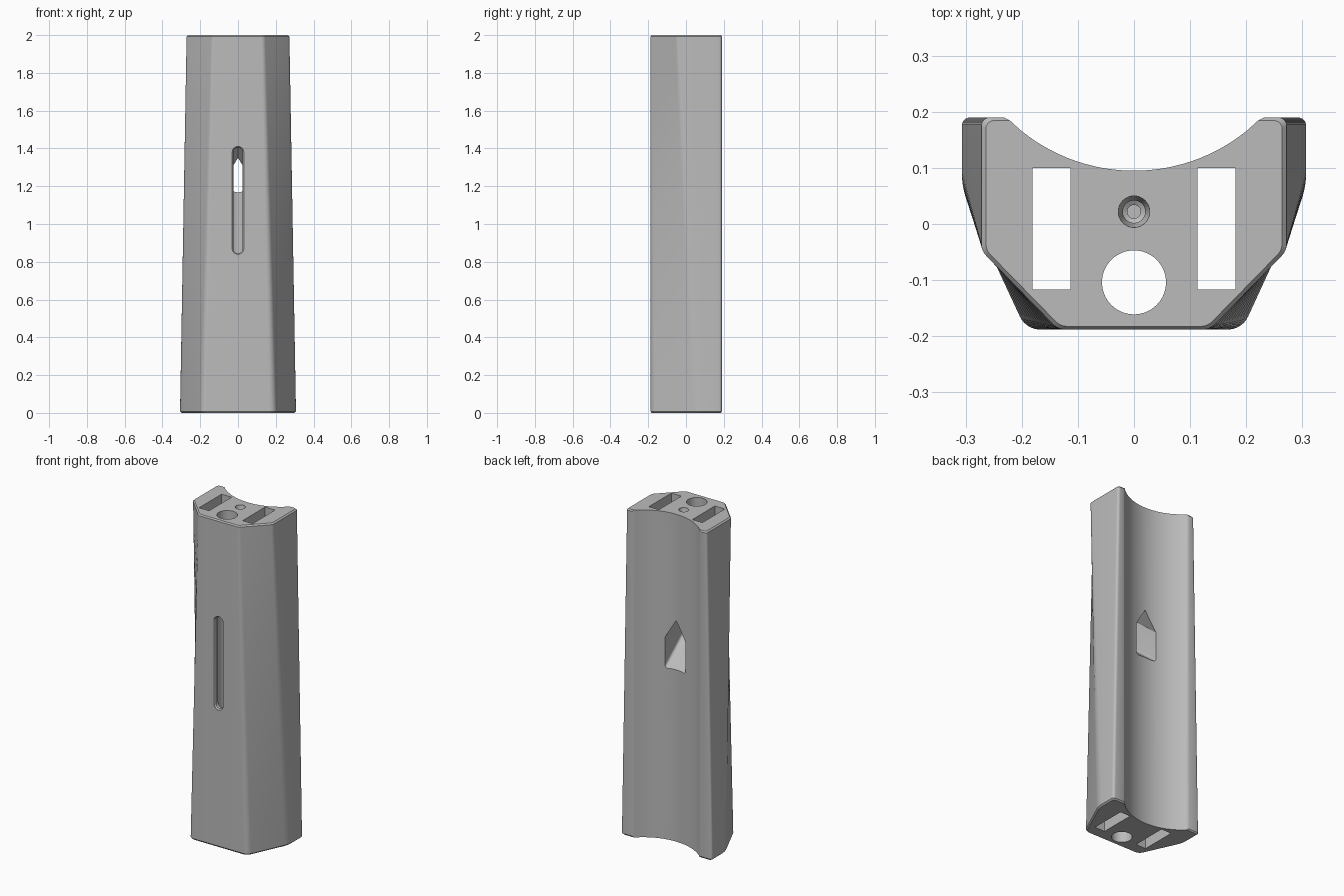
import bpy, bmesh, math
from mathutils import Vector

cube = bpy.data.objects.get("Cube")
if cube:
    bpy.data.objects.remove(cube)

grey = bpy.data.materials.new("plain_grey")
grey.use_nodes = True
grey.diffuse_color = (0.5, 0.5, 0.5, 1)
grey.node_tree.nodes["Principled BSDF"].inputs["Base Color"].default_value = (0.5, 0.5, 0.5, 1)


def loft(name, rings):
    """Closed solid through rings of matching points."""
    bm = bmesh.new()
    loops = [[bm.verts.new(p) for p in ring] for ring in rings]
    n = len(loops[0])
    for a, b in zip(loops, loops[1:]):
        for i in range(n):
            j = (i + 1) % n
            bm.faces.new((a[i], a[j], b[j], b[i]))
    bm.faces.new(loops[0])
    bm.faces.new(loops[-1])
    bmesh.ops.recalc_face_normals(bm, faces=bm.faces)
    mesh = bpy.data.meshes.new(name)
    bm.to_mesh(mesh)
    bm.free()
    mesh.materials.append(grey)
    obj = bpy.data.objects.new(name, mesh)
    bpy.context.collection.objects.link(obj)
    return obj


def rounded(corners, steps=8):
    """Polygon of (x, y, radius) corners with arcs in place of the corners."""
    out = []
    for i, (x, y, r) in enumerate(corners):
        c = Vector((x, y))
        u = (Vector(corners[i - 1][:2]) - c).normalized()
        v = (Vector(corners[(i + 1) % len(corners)][:2]) - c).normalized()
        half = u.angle(v) / 2
        centre = c + (u + v).normalized() * r / math.sin(half)
        start = c + u * r / math.tan(half) - centre
        end = c + v * r / math.tan(half) - centre
        sweep = start.angle_signed(end)
        for k in range(steps + 1):
            t = -sweep * k / steps
            out.append(centre + Vector((start.x * math.cos(t) - start.y * math.sin(t),
                                        start.x * math.sin(t) + start.y * math.cos(t))))
    return out


def mirrored(half):
    return half + [(-x, y, r) for x, y, r in reversed(half)]


def circle(r, y, z, n=48):
    return [(r * math.cos(2 * math.pi * i / n), y + r * math.sin(2 * math.pi * i / n), z)
            for i in range(n)]


# Tapered body, with a small chamfer at both ends
base = rounded(mirrored([(0.307, 0.19, 0.015), (0.307, 0.06, 0.15), (0.193, -0.188, 0.04)]))
crown = rounded(mirrored([(0.272, 0.19, 0.015), (0.272, -0.048, 0.03), (0.135, -0.188, 0.03)]))


def section(z, shrink=1.0):
    return [(*(b.lerp(t, z / 2) * shrink), z) for b, t in zip(base, crown)]


levels = [0.008 + 1.984 * i / 12 for i in range(13)]
body = loft("grip_body", [section(0, 0.97)] + [section(z) for z in levels] + [section(2, 0.97)])
cutters = []

# Round groove down the back, with softened lips
arc = [math.radians(-90 + 42 * i / 20) for i in range(21)]
lip = [(0.319 * math.cos(a), 0.414 + 0.319 * math.sin(a)) for a in arc]
lip = [p for p in lip if p[1] < 0.176] + [(0.216, 0.18), (0.222, 0.185), (0.23, 0.189), (0.24, 0.192), (0.24, 0.3)]
profile = [(-x, y) for x, y in reversed(lip[1:])] + lip
cutters.append(loft("groove_cutter", [[(x, y, z) for x, y in profile] for z in (-0.1, 2.1)]))

# Two rectangular shafts and the round bore, all the way through
for side in (-1, 1):
    box = [(0.113, -0.117), (0.181, -0.117), (0.181, 0.1), (0.113, 0.1)]
    cutters.append(loft("shaft_cutter", [[(side * x, y, z) for x, y in box] for z in (-0.1, 2.1)]))
cutters.append(loft("bore_cutter", [circle(0.057, -0.104, z, 64) for z in (-0.1, 2.1)]))

# Stepped screw hole in the top
steps = [(0.028, 2.05), (0.028, 1.99), (0.02, 1.975), (0.02, 1.9), (0.012, 1.895), (0.012, 1.8)]
cutters.append(loft("screw_hole_cutter", [circle(r, 0.022, z) for r, z in steps]))


# Long slot in the front, with a bevelled rim
def slot(r, y):
    ends = [(0.87, math.pi), (1.38, 0)]
    return [(r * math.cos(a0 + math.pi * i / 12), y, z + r * math.sin(a0 + math.pi * i / 12))
            for z, a0 in ends for i in range(13)]


cutters.append(loft("slot_cutter", [slot(0.031, -0.25), slot(0.031, -0.186),
                                    slot(0.025, -0.178), slot(0.025, -0.1)]))

# Peaked window in the groove, sloping up into the bore
peak = rounded([(-0.07, 1.05, 0.02), (-0.07, 1.24, 0.002), (0, 1.35, 0.002),
                (0.07, 1.24, 0.002), (0.07, 1.05, 0.02)])
cutters.append(loft("window_cutter", [[(p.x, y, p.y - (y - 0.095) * 0.83) for p in peak]
                                      for y in (0.2, -0.07)]))

# Cut everything, then shade
bpy.context.view_layer.objects.active = body
for cutter in cutters:
    cutter.hide_render = True
    mod = body.modifiers.new("cut", "BOOLEAN")
    mod.operation = "DIFFERENCE"
    mod.solver = "EXACT"
    mod.object = cutter
    bpy.ops.object.modifier_apply(modifier=mod.name)
    bpy.data.objects.remove(cutter)

bpy.ops.object.select_all(action="DESELECT")
body.select_set(True)
bpy.ops.object.shade_smooth_by_angle(angle=math.radians(30))
